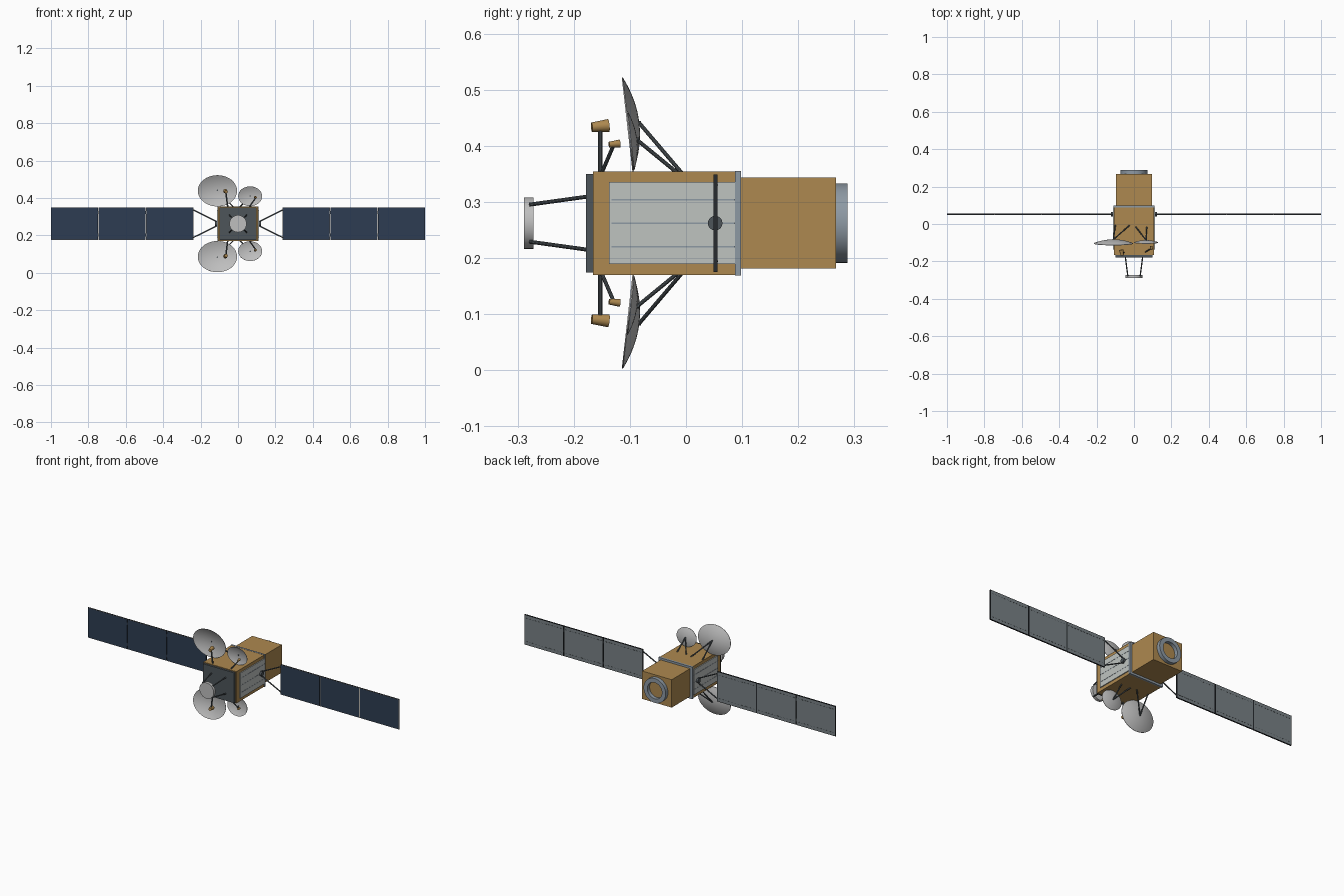
import bpy, bmesh, math
from mathutils import Vector, Matrix

if "Cube" in bpy.data.objects:
    bpy.data.objects.remove(bpy.data.objects["Cube"], do_unlink=True)

ZC = 0.262  # height of the long axis


def material(name, *rgb):
    m = bpy.data.materials.new(name)
    m.use_nodes = True
    m.diffuse_color = (*rgb, 1)
    m.node_tree.nodes["Principled BSDF"].inputs["Base Color"].default_value = (*rgb, 1)
    return m


GOLD = material("gold foil", 0.42, 0.25, 0.08)
DARK = material("dark grey", 0.075, 0.09, 0.1)
RADIATOR = material("radiator white", 0.52, 0.55, 0.53)
STEEL = material("steel", 0.27, 0.32, 0.37)
NAVY = material("solar cell navy", 0.027, 0.046, 0.085)
BACK = material("array back grey", 0.19, 0.22, 0.235)
PALE = material("pale edge", 0.5, 0.47, 0.42)
DISH = material("dish grey", 0.52, 0.52, 0.52)
BLACK = material("near black", 0.02, 0.024, 0.028)


def finish(name, bm, *mats, smooth=False):
    bmesh.ops.recalc_face_normals(bm, faces=bm.faces[:])
    me = bpy.data.meshes.new(name)
    bm.to_mesh(me)
    bm.free()
    for m in mats:
        me.materials.append(m)
    ob = bpy.data.objects.new(name, me)
    bpy.context.collection.objects.link(ob)
    if smooth:
        bpy.ops.object.select_all(action="DESELECT")
        ob.select_set(True)
        bpy.context.view_layer.objects.active = ob
        bpy.ops.object.shade_smooth_by_angle(angle=math.radians(35))
    return ob


def box_mesh(x, y, z):
    """Box between (low, high) pairs."""
    bm = bmesh.new()
    size = [b - a for a, b in (x, y, z)]
    mid = Vector([(a + b) / 2 for a, b in (x, y, z)])
    bmesh.ops.create_cube(bm, size=1, matrix=Matrix.Translation(mid) @ Matrix.Diagonal((*size, 1)))
    return bm


def box(name, mat, half_x, y, half_z):
    return finish(name, box_mesh((-half_x, half_x), y, (ZC - half_z, ZC + half_z)), mat)


def rod(name, mat, a, b, r, r_end=None, sides=10):
    a, b = Vector(a), Vector(b)
    bm = bmesh.new()
    turn = (b - a).to_track_quat("Z", "Y").to_matrix().to_4x4()
    bmesh.ops.create_cone(bm, cap_ends=True, segments=sides, radius1=r,
                          radius2=r if r_end is None else r_end, depth=(b - a).length,
                          matrix=Matrix.Translation((a + b) / 2) @ turn)
    return finish(name, bm, mat, smooth=True)


def revolve(name, mat, profile, place, closed=False, sides=40):
    """Spin (radius, y) points about the y axis."""
    bm = bmesh.new()
    vs = [bm.verts.new((r, y, 0)) for r, y in profile]
    for a, b in zip(vs, vs[1:]):
        bm.edges.new((a, b))
    if closed:
        bm.edges.new((vs[-1], vs[0]))
    bmesh.ops.spin(bm, geom=bm.verts[:] + bm.edges[:], cent=(0, 0, 0), axis=(0, 1, 0),
                   angle=2 * math.pi, steps=sides)
    bmesh.ops.remove_doubles(bm, verts=bm.verts[:], dist=0.0002)
    bmesh.ops.transform(bm, matrix=place, verts=bm.verts[:])
    return finish(name, bm, mat, smooth=True)


# Main body
box("main_body", GOLD, 0.106, (-0.166, 0.088), 0.092)
box("front_plate", DARK, 0.1, (-0.178, -0.166), 0.088)
box("collar", STEEL, 0.109, (0.087, 0.098), 0.093)
box("service_module", GOLD, 0.095, (0.098, 0.267), 0.081)
axis = Matrix.Translation((0, 0, ZC))
revolve("rear_ring", STEEL, [(0.071, 0.266), (0.071, 0.288), (0.047, 0.288), (0.047, 0.266)],
        axis, closed=True)

# Front drum on four legs
rod("front_drum", DISH, (0, -0.272, ZC), (0, -0.289, ZC), 0.046, sides=32)
for sx in (-1, 1):
    for sz in (-1, 1):
        rod("drum_leg", DARK, (sx * 0.033, -0.279, ZC + sz * 0.033),
            (sx * 0.046, -0.178, ZC + sz * 0.047), 0.0035)

# Side radiators and solar wings
for s in (-1, 1):
    def span(a, b):
        return tuple(sorted((s * a, s * b)))

    finish("radiator", box_mesh(span(0.105, 0.111), (-0.137, 0.087), (ZC - 0.073, ZC + 0.073)), RADIATOR)
    for h in (-0.042, 0, 0.042):
        finish("radiator_seam", box_mesh(span(0.11, 0.112), (-0.133, 0.087),
                                         (ZC + h - 0.0012, ZC + h + 0.0012)), STEEL)
    rod("wing_hub", DARK, (s * 0.105, 0.052, ZC), (s * 0.122, 0.052, ZC), 0.013, sides=20)
    for sz in (-1, 1):
        rod("wing_strut", DARK, (s * 0.112, 0.052, ZC + sz * 0.011),
            (s * 0.242, 0.052, ZC + sz * 0.075), 0.0035)

    for i in range(3):
        x0 = 0.239 + i * 0.2545
        bm = box_mesh(span(x0, x0 + 0.252), (0.049, 0.056), (ZC - 0.087, ZC + 0.087))
        bm.normal_update()
        for f in bm.faces[:]:
            if abs(f.normal.y) > 0.9:
                front = f.normal.y < 0
                rim = bmesh.ops.inset_individual(bm, faces=[f], thickness=0.002 if front else 0.004)
                f.material_index = 1 if front else 2
                for g in rim["faces"]:
                    g.material_index = 3 if front else 0
        finish("solar_panel", bm, BLACK, NAVY, BACK, PALE)

        # Rows of fasteners on the panel back
        bm = bmesh.new()
        for sz in (-1, 1):
            for k in range(12):
                mid = Vector((s * (x0 + 0.0165 + k * 0.02), 0.0562, ZC + sz * 0.068))
                bmesh.ops.create_cube(bm, size=1, matrix=Matrix.Translation(mid)
                                      @ Matrix.Diagonal((0.011, 0.001, 0.0025, 1)))
        finish("panel_fasteners", bm, DARK)
    for i in (1, 2):
        x0 = 0.2378 + i * 0.2545
        for sz in (-1, 1):
            finish("panel_hinge", box_mesh(span(x0 - 0.003, x0 + 0.003), (0.05, 0.055),
                                           (ZC + sz * 0.06 - 0.008, ZC + sz * 0.06 + 0.008)), BLACK)

# Antennas: dish x, height above axis, rim y, half width, half height, depth, foot xs, foot y
LARGE = ("large", -0.11, 0.176, -0.103, 0.105, 0.084, 0.02, (-0.1, -0.025), -0.008)
SMALL = ("small", 0.065, 0.147, -0.098, 0.064, 0.053, 0.011, (0.01, 0.068), -0.016)
for s in (-1, 1):
    for size, x, h, y, rx, rz, depth, feet, foot_y in (LARGE, SMALL):
        place = (Matrix.Translation((x, y, ZC + s * h)) @ Matrix.Rotation(s * math.radians(6.5), 4, "X")
                 @ Matrix.Diagonal((rx, 1, rz, 1)))
        outer = [(t / 8, depth * (1 - (t / 8) ** 2)) for t in range(9)]
        inner = [(r, d - 0.002) for r, d in reversed(outer)]
        revolve(size + "_dish", DISH, outer + inner, place)
        hub = place @ Vector((0, depth, 0))
        rod(size + "_dish_hub", DARK, hub - Vector((0, 0.004, 0)), hub + Vector((0, 0.003, 0)), 0.004)
        for fx in feet:
            rod(size + "_dish_strut", DARK, hub, (fx, foot_y, ZC + s * 0.09), 0.0035)

    # Feed horns on posts
    rod("large_feed_post", DARK, (-0.055, -0.153, ZC + s * 0.09), (-0.065, -0.153, ZC + s * 0.168), 0.004)
    rod("large_feed_horn", GOLD, (-0.063, -0.168, ZC + s * 0.171), (-0.068, -0.138, ZC + s * 0.174),
        0.0085, 0.0115, 16)
    rod("small_feed_post", DARK, (0.06, -0.15, ZC + s * 0.09), (0.095, -0.129, ZC + s * 0.139), 0.0035)
    rod("small_feed_horn", GOLD, (0.096, -0.137, ZC + s * 0.14), (0.092, -0.118, ZC + s * 0.142),
        0.005, 0.007, 16)
